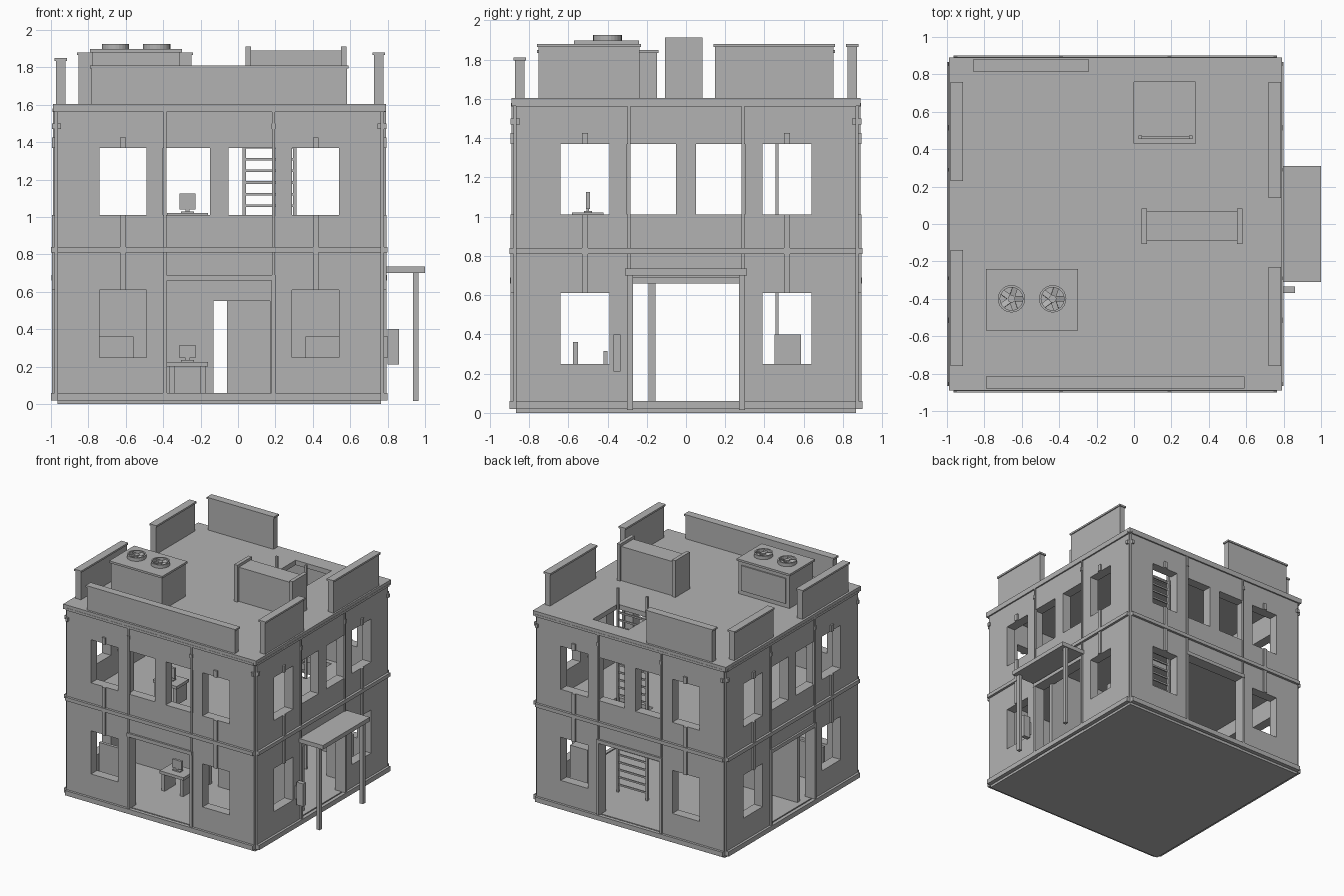
import bpy, bmesh
from math import pi
from mathutils import Matrix

cube = bpy.data.objects.get("Cube")
if cube:
    bpy.data.objects.remove(cube, do_unlink=True)

GREY = (0.45, 0.45, 0.45, 1)
mat = bpy.data.materials.new("plain_grey")
mat.use_nodes = True
mat.diffuse_color = GREY
mat.node_tree.nodes["Principled BSDF"].inputs["Base Color"].default_value = GREY

CENTRE = Matrix.Translation((-0.1, 0, 0))   # the building sits left of the awning
HALF = 0.88                                 # half width of the square plan
EDGE = 0.865                                # walls stop short, notching the corners
THICK = 0.08


def finish(name, bm):
    mesh = bpy.data.meshes.new(name)
    bm.to_mesh(mesh)
    bm.free()
    mesh.materials.append(mat)
    obj = bpy.data.objects.new(name, mesh)
    bpy.context.collection.objects.link(obj)
    return obj


def add_box(bm, x0, x1, y0, y1, z0, z1, m=Matrix()):
    centre = Matrix.Translation(((x0 + x1) / 2, (y0 + y1) / 2, (z0 + z1) / 2))
    size = Matrix.Diagonal((x1 - x0, y1 - y0, z1 - z0, 1))
    bmesh.ops.create_cube(bm, size=1, matrix=m @ centre @ size)


def box(name, *dims, m=Matrix()):
    bm = bmesh.new()
    add_box(bm, *dims, m)
    return finish(name, bm)


def panel(name, u0, u1, v0, v1, holes, m, thick):
    """Flat slab with rectangular holes, thickened behind its face."""
    us = sorted({u0, u1, *(u for h in holes for u in h[:2])})
    vs = sorted({v0, v1, *(v for h in holes for v in h[2:])})
    bm = bmesh.new()
    grid = [[bm.verts.new(m @ Matrix.Translation((u, v, 0)).translation) for v in vs] for u in us]
    for i in range(len(us) - 1):
        for j in range(len(vs) - 1):
            u, v = (us[i] + us[i + 1]) / 2, (vs[j] + vs[j + 1]) / 2
            if not any(a < u < b and c < v < d for a, b, c, d in holes):
                bm.faces.new((grid[i][j], grid[i + 1][j], grid[i + 1][j + 1], grid[i][j + 1]))
    bmesh.ops.delete(bm, geom=[v for v in bm.verts if not v.link_faces], context='VERTS')
    obj = finish(name, bm)
    solid = obj.modifiers.new("Thickness", 'SOLIDIFY')
    solid.thickness = thick
    solid.offset = -1
    return obj


UPRIGHT = Matrix.Rotation(pi / 2, 4, 'X')
HATCH = (0.10, 0.43, 0.43, 0.76)

# Windows and doorway, shared by all four walls
windows = [(s, s + 0.25, 1.01, 1.37) for s in (-0.64, -0.30, 0.05, 0.39)]
windows += [(s, s + 0.25, 0.25, 0.61) for s in (-0.64, 0.39)]
doorway = (-0.28, 0.28, 0.02, 0.66)

# Four walls with their trim
for k, side in enumerate(("front", "right", "back", "left")):
    turn = CENTRE @ Matrix.Rotation(k * pi / 2, 4, 'Z')
    face = turn @ Matrix.Translation((0, -HALF, 0)) @ UPRIGHT
    panel(side + "_wall", -EDGE, EDGE, 0.02, 1.57, windows + [doorway], face, THICK)

    bm = bmesh.new()

    def trim(u0, u1, z0, z1, depth):
        add_box(bm, u0, u1, -HALF - depth, -HALF + 0.01, z0, z1, turn)

    trim(-EDGE, EDGE, 0.02, 0.06, 0.02)           # base band
    trim(-EDGE, EDGE, 0.81, 0.84, 0.02)           # floor band
    trim(-EDGE, EDGE, 1.56, 1.58, 0.012)          # cornice
    for s in (-1, 1):
        def mirrored(a, b, *rest):
            trim(min(s * a, s * b), max(s * a, s * b), *rest)
        mirrored(0.283, 0.297, 0.68, 1.57, 0.01)  # pilaster
        mirrored(0.28, 0.30, 1.47, 1.50, 0.015)   # pilaster clip
        mirrored(0.845, EDGE, 1.47, 1.50, 0.015)  # corner clip
        mirrored(0.50, 0.53, 0.61, 1.01, 0.014)   # strip between windows
        mirrored(0.50, 0.53, 1.37, 1.425, 0.014)  # strip above window
        mirrored(0.28, 0.30, 0.06, 0.69, 0.014)   # door jamb
    trim(-0.30, 0.30, 0.66, 0.69, 0.016)          # door head
    finish(side + "_trim", bm)

# Base, floors and roof
box("base_plate", -EDGE, EDGE, -EDGE, EDGE, 0, 0.02, m=CENTRE)
box("ground_floor", -0.86, 0.86, -0.86, 0.86, 0.015, 0.06, m=CENTRE)
for name, z, half, thick in (("upper_floor", 0.83, 0.82, 0.05), ("roof", 1.605, 0.89, 0.04)):
    panel(name, -half, half, -half, half, [HATCH], CENTRE @ Matrix.Translation((0, 0, z)), thick)

# Inner wall and its sliding door
panel("inner_wall", -0.82, 0.82, 0.05, 0.79, [(-0.03, 0.27, 0.06, 0.55)],
      CENTRE @ Matrix.Translation((0, -0.19, 0)) @ UPRIGHT, 0.035)
box("inner_door", -0.06, 0.18, -0.18, -0.165, 0.06, 0.55)

# Parapets with caps
parapets = {
    "front_parapet": (-0.79, 0.59, -0.88, -0.815, 1.81),
    "back_parapet": (-0.86, -0.24, 0.815, 0.88, 1.88),
    "left_rear_parapet": (0.72, 0.785, 0.14, 0.76, 1.88),
    "left_front_parapet": (0.72, 0.785, -0.76, -0.23, 1.88),
    "right_rear_parapet": (-0.98, -0.915, 0.23, 0.76, 1.85),
    "right_front_parapet": (-0.98, -0.915, -0.76, -0.14, 1.85),
}
for name, (x0, x1, y0, y1, top) in parapets.items():
    i = 0.008
    bm = bmesh.new()
    add_box(bm, x0 + i, x1 - i, y0 + i, y1 - i, 1.60, top - 0.01)
    add_box(bm, x0, x1, y0, y1, top - 0.015, top)
    finish(name, bm)

# Cooling unit with two fans
box("cooler_body", -0.78, -0.31, -0.56, -0.25, 1.60, 1.88)
box("cooler_lid", -0.79, -0.30, -0.57, -0.24, 1.88, 1.897)
box("cooler_back_panel", -0.75, -0.34, -0.25, -0.24, 1.64, 1.85)
for n, x in enumerate((-0.655, -0.435)):
    spot = Matrix.Translation((x, -0.4, 1.91))
    bm = bmesh.new()
    bmesh.ops.create_cone(bm, segments=24, radius1=0.073, radius2=0.073, depth=0.03, matrix=spot)
    ring = finish(f"fan_ring_{n}", bm)
    ring.modifiers.new("Rim", 'SOLIDIFY').thickness = 0.012
    bm = bmesh.new()
    bmesh.ops.create_cone(bm, cap_ends=True, segments=16, radius1=0.02, radius2=0.02,
                          depth=0.026, matrix=spot)
    for b in range(5):
        blade = spot @ Matrix.Rotation(b * 2 * pi / 5, 4, 'Z') @ Matrix.Rotation(0.3, 4, 'X')
        add_box(bm, 0.01, 0.065, -0.015, 0.015, -0.002, 0.002, blade)
    finish(f"fan_blades_{n}", bm)

# Roof vent
box("vent_body", 0.06, 0.56, -0.09, 0.07, 1.60, 1.89)
for name, x in (("vent_right_end", 0.04), ("vent_left_end", 0.55)):
    box(name, x, x + 0.03, -0.108, 0.083, 1.60, 1.912)

# Ladder up through the hatches
bm = bmesh.new()
for x in (0.025, 0.295):
    add_box(bm, x, x + 0.018, 0.455, 0.472, 0.06, 1.76)
for r in range(24):
    z = 0.115 + r * 0.0625
    add_box(bm, 0.03, 0.31, 0.458, 0.469, z, z + 0.014)
finish("ladder", bm)

# Awning on posts
box("awning", 0.78, 1.0, -0.31, 0.31, 0.70, 0.735)
for name, y in (("awning_front_post", -0.285), ("awning_rear_post", 0.285)):
    box(name, 0.935, 0.965, y - 0.016, y + 0.016, 0.015, 0.70)

# Wall box beside the awning
box("wall_box", 0.775, 0.82, -0.36, -0.345, 0.25, 0.36)
box("wall_box_front", 0.80, 0.86, -0.37, -0.335, 0.21, 0.40)


# Desks with screens
def desk(name, x, y, z, screen):
    bm = bmesh.new()
    add_box(bm, x - 0.11, x + 0.11, y - 0.08, y + 0.08, z + 0.14, z + 0.165)
    for s in (-1, 1):
        add_box(bm, x + s * 0.085 - 0.015, x + s * 0.085 + 0.015, y - 0.07, y + 0.07, z, z + 0.14)
    add_box(bm, x - 0.035, x + 0.035, y - 0.02, y + 0.02, z + 0.165, z + 0.175)
    add_box(bm, x - 0.01, x + 0.01, y - 0.006, y + 0.006, z + 0.175, z + 0.19)
    add_box(bm, x - 0.043, x + 0.043, y - 0.01, y + 0.01, z + 0.185, z + 0.185 + screen)
    finish(name, bm)


desk("lower_desk", -0.27, -0.41, 0.06, 0.07)
desk("upper_desk", -0.27, -0.50, 0.855, 0.085)

# Counters and cabinet indoors
box("right_counter", -0.88, -0.56, -0.575, -0.55, 0.06, 0.36)
box("left_counter", 0.36, 0.68, -0.575, -0.55, 0.06, 0.36)
box("cabinet", 0.50, 0.66, 0.45, 0.585, 0.06, 0.40)
